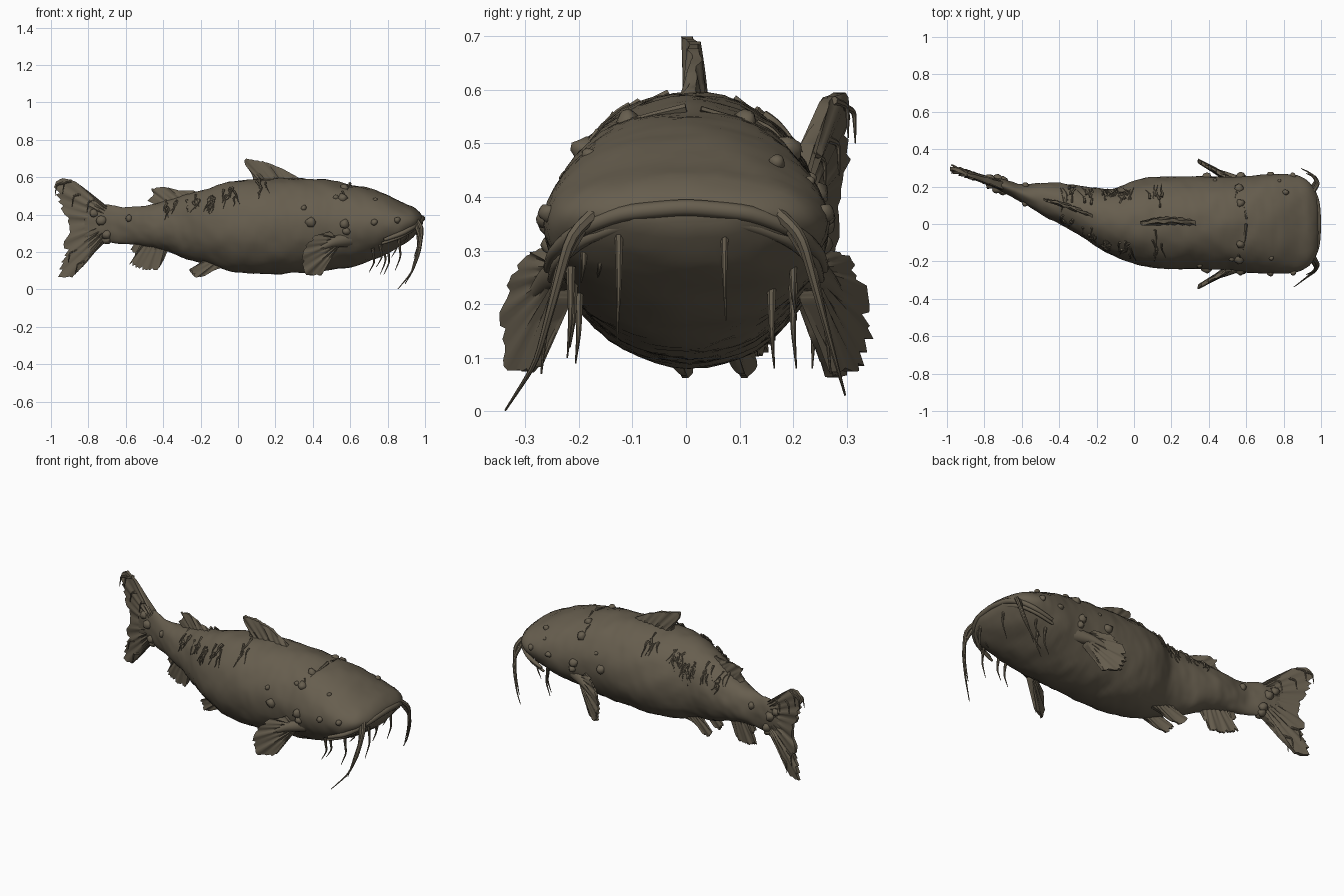
import bpy, bmesh, math, random
from mathutils import Vector, noise

random.seed(4)
if "Cube" in bpy.data.objects:
    bpy.data.objects.remove(bpy.data.objects["Cube"])

skin = bpy.data.materials.new("muddy_brown_skin")
skin.use_nodes = True
skin.diffuse_color = (0.135, 0.112, 0.077, 1)
skin.node_tree.nodes["Principled BSDF"].inputs["Base Color"].default_value = skin.diffuse_color
skin.node_tree.nodes["Principled BSDF"].inputs["Roughness"].default_value = 0.8

# Body stations: x, centre y, half width, bottom z, top z
STATIONS = [
    (-.82, .24, .016, .27, .43), (-.70, .205, .034, .25, .455), (-.60, .165, .047, .24, .44),
    (-.50, .135, .085, .235, .45), (-.40, .11, .11, .21, .47), (-.30, .075, .13, .17, .50),
    (-.20, .035, .157, .145, .53), (-.10, .01, .182, .115, .56), (0, .01, .222, .09, .582),
    (.15, .007, .246, .08, .592), (.30, .007, .247, .088, .595), (.45, .005, .247, .098, .587),
    (.60, 0, .255, .12, .562), (.70, 0, .264, .15, .54), (.80, 0, .268, .193, .505),
    (.88, 0, .255, .238, .465), (.94, 0, .22, .285, .437), (.975, 0, .16, .33, .408),
    (.988, 0, .11, .35, .387)]


def section(x):
    """Smoothly interpolated body section at x."""
    k = 0
    while k < len(STATIONS) - 2 and x > STATIONS[k + 1][0]:
        k += 1
    a, b = STATIONS[k], STATIONS[k + 1]
    p, q = STATIONS[max(k - 1, 0)], STATIONS[min(k + 2, len(STATIONS) - 1)]
    h = b[0] - a[0]
    t = max(0, min(1, (x - a[0]) / h))
    out = []
    for i in range(1, 5):
        m0, m1 = (b[i] - p[i]) / (b[0] - p[0]) * h, (q[i] - a[i]) / (q[0] - a[0]) * h
        out.append((2*t**3 - 3*t*t + 1) * a[i] + (t**3 - 2*t*t + t) * m0
                   + (3*t*t - 2*t**3) * b[i] + (t**3 - t*t) * m1)
    return out


def skin_point(x, angle, lift=0):
    yc, hw, zb, zt = section(x)
    return Vector((x, yc + (hw + lift) * math.cos(angle),
                   (zb + zt) / 2 + ((zt - zb) / 2 + lift) * math.sin(angle)))


def skin_angle(x, z, side):
    yc, hw, zb, zt = section(x)
    a = math.asin(max(-1, min(1, (2 * z - zb - zt) / (zt - zb))))
    return a if side > 0 else math.pi - a


def finish(bm, name, sharp=40):
    bmesh.ops.recalc_face_normals(bm, faces=bm.faces)
    mesh = bpy.data.meshes.new(name)
    bm.to_mesh(mesh)
    bm.free()
    ob = bpy.data.objects.new(name, mesh)
    bpy.context.collection.objects.link(ob)
    mesh.materials.append(skin)
    bpy.ops.object.select_all(action='DESELECT')
    ob.select_set(True)
    bpy.context.view_layer.objects.active = ob
    bpy.ops.object.shade_smooth_by_angle(angle=math.radians(sharp))


def loft(bm, rings, thin=False):
    """Skin closed rings; thin rings are capped by a strip so ragged ends stay ragged."""
    rows = [[bm.verts.new(p) for p in ring] for ring in rings]
    n = len(rows[0])
    for a, b in zip(rows, rows[1:]):
        for i in range(n):
            bm.faces.new((a[i], a[(i + 1) % n], b[(i + 1) % n], b[i]))
    for row in (rows[0], rows[-1]):
        if thin:
            for i in range(n // 2 - 1):
                bm.faces.new((row[i], row[i + 1], row[n - 2 - i], row[n - 1 - i]))
        else:
            bm.faces.new(row)


def along(points, t):
    """Point at fraction t of a polyline's length."""
    pts = [Vector(p) for p in points]
    lens = [(b - a).length for a, b in zip(pts, pts[1:])]
    d = t * sum(lens)
    for a, b, l in zip(pts, pts[1:], lens):
        if d <= l:
            return a.lerp(b, d / l)
        d -= l
    return pts[-1]


def tube(bm, points, radius, taper=True, steps=14, sides=7):
    """Tube along a softened path, thinning to its end."""
    path = [along(points, i / steps) for i in range(steps + 1)]
    for _ in range(2):
        path = [path[0]] + [(a + 2 * b + c) / 4 for a, b, c in zip(path, path[1:], path[2:])] + [path[-1]]
    rings = []
    for i, p in enumerate(path):
        d = (path[min(i + 1, steps)] - path[max(i - 1, 0)]).normalized()
        u = d.orthogonal().normalized() if not rings else (u - d * u.dot(d)).normalized()
        v = d.cross(u)
        r = radius * (1 - .85 * i / steps if taper else .5 + .5 * math.sin(math.pi * i / steps) ** .5)
        rings.append([p + (u * math.cos(k * math.tau / sides) + v * math.sin(k * math.tau / sides)) * r
                      for k in range(sides)])
    loft(bm, rings)


def fin(name, root, tip, thick, side_y, rays=9, jag=.1, thinning=.6):
    """Tapered, ribbed fin between a root line and a ragged tip line, both in x and z."""
    n, m = rays * 4 + 1, 7
    nick = [random.uniform(0, jag) if i % 2 else jag * .1 for i in range(n)]
    rings = []
    for j in range(m + 1):
        front, back = [], []
        for i in range(n):
            f = j / m
            a, b = along(root, i / (n - 1)), along(tip, i / (n - 1))
            p = a.lerp(b, f * (1 - nick[i] * f * f))
            w = thick / 2 * (1 - thinning * f) * (.82 + .18 * math.cos(i * math.pi / 2))
            w *= .4 + .6 * math.sin(math.pi * (.08 + .84 * i / (n - 1))) ** .5
            y = side_y(p.x) + .004 * f * math.sin(i * .9)
            front.append(Vector((p.x, y - w, p.y)))
            back.append(Vector((p.x, y + w, p.y)))
        rings.append(front + back[::-1])
    bm = bmesh.new()
    loft(bm, rings, True)
    finish(bm, name, 50)


# Body with a slightly lumpy skin
bm = bmesh.new()
rings = []
for i in range(111):
    x = -.82 + 1.808 * (i / 110)
    ring = []
    for k in range(48):
        p = skin_point(x, k * math.tau / 48)
        ring.append(skin_point(x, k * math.tau / 48, .007 * noise.noise(p * 9) + .004 * noise.noise(p * 25)))
    rings.append(ring)
loft(bm, rings)
finish(bm, "body", 60)

# Lips wrapping the broad mouth
for name, drop, inset, r in (("upper_lip", 0, 0, .016), ("lower_lip", .02, .012, .013)):
    half = [(.78, .258, .265), (.88, .245, .30), (.945, .20, .34), (.978, .12, .37), (.986, 0, .381)]
    half = [(x - inset, y - inset * .5, z - drop) for x, y, z in half]
    bm = bmesh.new()
    tube(bm, half + [(x, -y, z) for x, y, z in half[-2::-1]], r, False, 40, 10)
    finish(bm, name)

# Fins on the midline
tail_y = lambda x: .205 - (x + .7) * .33
fin("tail_fin", [(-.70, .445), (-.72, .35), (-.70, .255)],
    [(-.80, .525), (-.88, .585), (-.94, .597), (-.992, .57), (-.975, .50), (-.945, .42), (-.915, .38),
     (-.90, .30), (-.94, .245), (-.925, .19), (-.955, .13), (-.965, .06), (-.89, .06), (-.82, .13), (-.76, .215)],
    .058, tail_y, 13, .12, .55)
fin("dorsal_fin", [(.34, .585), (.2, .58), (.08, .575)],
    [(.32, .60), (.24, .645), (.14, .685), (.03, .702), (.035, .67), (.08, .61)],
    .05, lambda x: .003 + .014 * math.sin((x - .03) * 10), 7, .06, .55)
fin("adipose_fin", [(-.20, .51), (-.30, .475), (-.42, .44)],
    [(-.24, .53), (-.32, .53), (-.39, .55), (-.47, .54), (-.45, .51), (-.485, .475)],
    .035, lambda x: section(x)[0], 7, .1)
fin("anal_fin", [(-.37, .22), (-.45, .25), (-.54, .27)],
    [(-.40, .15), (-.43, .10), (-.51, .10), (-.585, .13), (-.55, .18), (-.575, .21)],
    .038, lambda x: section(x)[0], 8, .16)

# Paired fins
for s, word in ((1, "left"), (-1, "right")):
    fin(word + "_pectoral_fin", [(.53, .21), (.54, .25), (.52, .285)],
        [(.47, .13), (.445, .07), (.36, .075), (.335, .15), (.355, .23), (.41, .29), (.49, .31)],
        .05, lambda x: s * (.23 + (.53 - x) * .57), 9, .13)
    fin(word + "_pelvic_fin", [(-.05, .12), (-.10, .15), (-.17, .17)],
        [(-.12, .11), (-.18, .07), (-.23, .06), (-.265, .105), (-.22, .13)],
        .03, lambda x: section(x)[0] + .015 + s * .055, 6, .12)
    # Muscular base of each pectoral fin
    bm = bmesh.new()
    tube(bm, [(.59, s * .20, .27), (.50, s * .25, .25), (.40, s * .30, .20)], .045, True, 14, 10)
    finish(bm, word + "_pectoral_base")

# Barbels: long whiskers, chin whiskers and short strands
bm = bmesh.new()
for s, tip in ((-1, (.855, -.337, .002)), (1, (.893, .297, .03))):
    tube(bm, [(.955, s * .17, .37), (.985, s * .215, .33), (.97, s * .25, .2), (.93, s * .28, .09), tip],
         .013, True, 20)
    tube(bm, [(.95, s * .19, .35), (.975, s * .235, .27), (.95, s * .26, .17), (.92, s * .27, .07)], .012, True, 20)
for x, y, z, drop in ((.955, -.125, .33, .2), (.96, .072, .34, .17), (.86, -.215, .25, .15),
                      (.80, .16, .21, .13), (.78, .2, .22, .14), (.90, -.19, .31, .07), (.89, -.16, .30, .05),
                      (.72, -.2, .2, .11), (.76, -.21, .22, .1), (.84, .2, .27, .1)):
    tube(bm, [(x, y, z + .02), (x + .01, y, z - drop * .5), (x - .02, y * 1.03, z - drop)], .009)
finish(bm, "barbels")


# Eyes and warty growths on both flanks
def lump(bm, x, z, side, r):
    p = skin_point(x, skin_angle(x, z, side), -r * .15)
    made = bmesh.ops.create_icosphere(bm, subdivisions=2, radius=r)["verts"]
    for v in made:
        v.co = v.co * (1 + .35 * noise.noise(v.co * 50 + p * 9)) + p


bm = bmesh.new()
for s in (1, -1):
    lump(bm, .85, .37, s, .018)
finish(bm, "eyes", 60)
bm = bmesh.new()
for s in (1, -1):
    for x, z, r in ((.57, .35, .026), (.39, .36, .028), (.56, .49, .026), (.73, .36, .018), (.58, .31, .022),
                    (.57, .545, .022), (-.58, .38, .02), (-.70, .29, .026), (-.73, .37, .028),
                    (-.77, .41, .024), (-.70, .26, .022)):
        lump(bm, x, z, s, r)
    for _ in range(3):
        lump(bm, random.uniform(.3, .85), random.uniform(.42, .5), s, random.uniform(.01, .016))
finish(bm, "warts", 60)

# Torn skin: clusters of rough ridges running down from the back
bm = bmesh.new()
for s in (1, -1):
    for cx, cz, count in ((-.36, .45, 7), (-.24, .47, 6), (-.14, .46, 11), (-.05, .51, 9), (.12, .55, 6), (.58, .53, 2)):
        for _ in range(count):
            x, z = cx + random.uniform(-.035, .035), cz + random.uniform(-.02, .04)
            path = []
            for _ in range(5):
                path.append(skin_point(x, skin_angle(x, z, s), random.uniform(-.003, .01)))
                x += random.uniform(-.018, .012)
                z -= random.uniform(.006, .022)
            tube(bm, path, random.uniform(.005, .009), True, 8, 5)
finish(bm, "torn_skin", 30)

# Ragged strands hanging on the tail
bm = bmesh.new()
for x, z in ((-.97, .56), (-.93, .57), (-.88, .50), (-.86, .14), (-.90, .20), (-.80, .47)):
    for s in (1, -1):
        y = tail_y(x) + s * .008
        tube(bm, [(x + .04, y - .013, z + .01), (x, y + s * .012, z), (x - .008, y + s * .014, z - .06)], .008)
finish(bm, "tail_strands")
